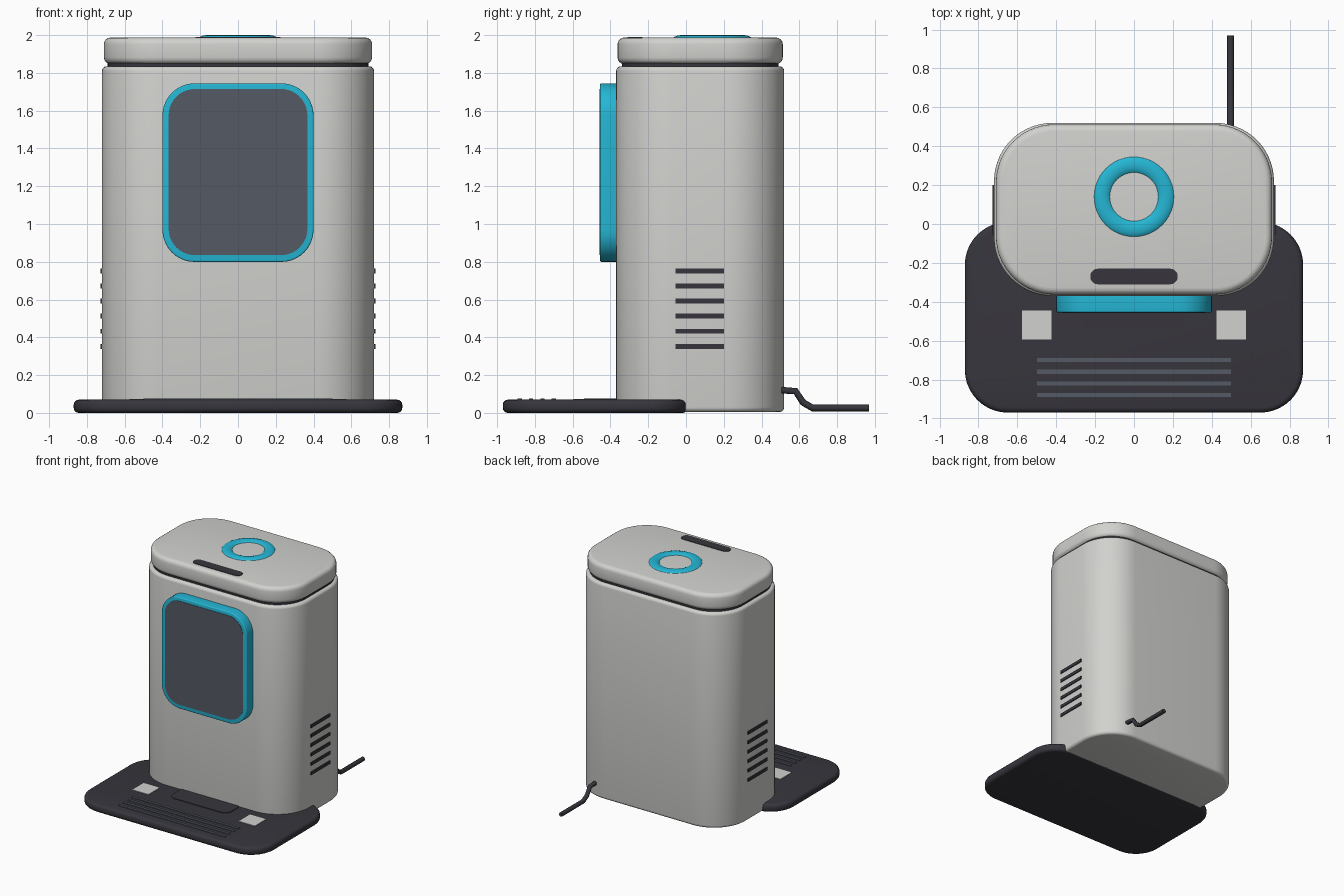
import bpy, bmesh, math
from mathutils import Matrix, Vector

cube = bpy.data.objects.get("Cube")
if cube:
    bpy.data.objects.remove(cube, do_unlink=True)


def material(name, rgb):
    m = bpy.data.materials.new(name)
    m.use_nodes = True
    m.diffuse_color = (*rgb, 1)
    m.node_tree.nodes["Principled BSDF"].inputs["Base Color"].default_value = (*rgb, 1)
    return m


LIGHT = material("warm light grey", (0.64, 0.64, 0.62))
DARK = material("charcoal", (0.038, 0.036, 0.046))
BLUE = material("cyan trim", (0.018, 0.47, 0.66))
GLASS = material("slate glass", (0.09, 0.105, 0.13))


def finish(obj, mat):
    obj.data.materials.append(mat)
    bpy.ops.object.select_all(action="DESELECT")
    bpy.context.view_layer.objects.active = obj
    obj.select_set(True)
    bpy.ops.object.shade_smooth_by_angle(angle=math.radians(35))
    return obj


def rounded_slab(name, mat, w, h, depth, radius, matrix, bevel=0, segs=10):
    """Rounded rectangle w by h, extruded from 0 to depth along its own z."""
    bm = bmesh.new()
    verts = []
    for i, (sx, sy) in enumerate([(1, 1), (-1, 1), (-1, -1), (1, -1)]):
        for k in range(segs + 1):
            a = math.pi / 2 * (i + k / segs)
            verts.append(bm.verts.new((sx * (w / 2 - radius) + radius * math.cos(a),
                                       sy * (h / 2 - radius) + radius * math.sin(a), 0)))
    bmesh.ops.remove_doubles(bm, verts=verts, dist=1e-5)
    base = bm.faces.new(bm.verts[:])
    top = bmesh.ops.extrude_face_region(bm, geom=[base])["geom"]
    moved = [v for v in top if isinstance(v, bmesh.types.BMVert)]
    bmesh.ops.translate(bm, verts=moved, vec=(0, 0, depth))
    if bevel:
        rims = [e for e in bm.edges if abs(e.verts[0].co.z - e.verts[1].co.z) < 1e-6]
        bmesh.ops.bevel(bm, geom=rims, offset=bevel, segments=4, profile=0.5, affect="EDGES")
    bmesh.ops.transform(bm, matrix=matrix, verts=bm.verts)
    bmesh.ops.recalc_face_normals(bm, faces=bm.faces)
    mesh = bpy.data.meshes.new(name)
    bm.to_mesh(mesh)
    bm.free()
    obj = bpy.data.objects.new(name, mesh)
    bpy.context.collection.objects.link(obj)
    return finish(obj, mat)


def box(name, mat, size, centre):
    bpy.ops.mesh.primitive_cube_add(size=1, location=centre)
    obj = bpy.context.object
    obj.name = name
    obj.data.transform(Matrix.Diagonal((*size, 1)))
    return finish(obj, mat)


def at(x, y, z):
    return Matrix.Translation((x, y, z))


# Housing, shadow gap and lid
BODY_Y = 0.075
rounded_slab("body", LIGHT, 1.44, 0.89, 1.83, 0.3, at(0, BODY_Y, 0.005), 0.025, 14)
rounded_slab("lid_gap", DARK, 1.38, 0.83, 0.06, 0.27, at(0, BODY_Y, 1.815), 0, 14)
rounded_slab("lid", LIGHT, 1.42, 0.875, 0.14, 0.3, at(0, BODY_Y, 1.847), 0.035, 14)

# Lid ring and slot
bpy.ops.mesh.primitive_torus_add(major_radius=0.165, minor_radius=0.05, major_segments=48,
                                 minor_segments=16, location=(0, 0.14, 1.97))
ring = bpy.context.object
ring.name = "lid_ring"
ring.data.transform(Matrix.Diagonal((1, 1, 0.6, 1)))
finish(ring, BLUE)
rounded_slab("lid_slot", DARK, 0.45, 0.08, 0.008, 0.0395, at(0, -0.27, 1.983))

# Front window: frame and glass
face_front = Matrix.Rotation(math.pi / 2, 4, "X")
rounded_slab("window_frame", BLUE, 0.80, 0.945, 0.105, 0.17,
             at(0, -0.35, 1.272) @ face_front, 0.008)
rounded_slab("window_glass", GLASS, 0.735, 0.88, 0.008, 0.14,
             at(0, -0.45, 1.275) @ face_front)

# Side vents
for side, x in (("left", 0.72), ("right", -0.72)):
    for i in range(6):
        box(f"{side}_vent_{i + 1}", DARK, (0.015, 0.255, 0.026), (x, 0.073, 0.352 + 0.08 * i))

# Base tray with ribs, pads and front tab
rounded_slab("base_tray", DARK, 1.74, 0.98, 0.07, 0.22, at(0, -0.48, 0), 0.027)
rounded_slab("tray_tab", DARK, 0.55, 0.2, 0.008, 0.06, at(0, -0.44, 0.067))
for i in range(4):
    box(f"tray_rib_{i + 1}", GLASS, (1.0, 0.022, 0.01), (0, -0.70 - 0.06 * i, 0.071))
for side, x in (("left", 0.5), ("right", -0.5)):
    box(f"{side}_pad", LIGHT, (0.15, 0.15, 0.008), (x, -0.52, 0.07))

# Power cable
curve = bpy.data.curves.new("power_cable", "CURVE")
curve.dimensions = "3D"
curve.bevel_depth = 0.018
curve.bevel_resolution = 2
curve.use_fill_caps = True
path = [(0.48, 0.122), (0.58, 0.115), (0.62, 0.055), (0.67, 0.026), (0.97, 0.026)]
spline = curve.splines.new("POLY")
spline.points.add(len(path) - 1)
for p, (y, z) in zip(spline.points, path):
    p.co = (0.497, y, z, 1)
cable = bpy.data.objects.new("power_cable", curve)
bpy.context.collection.objects.link(cable)
curve.materials.append(DARK)
